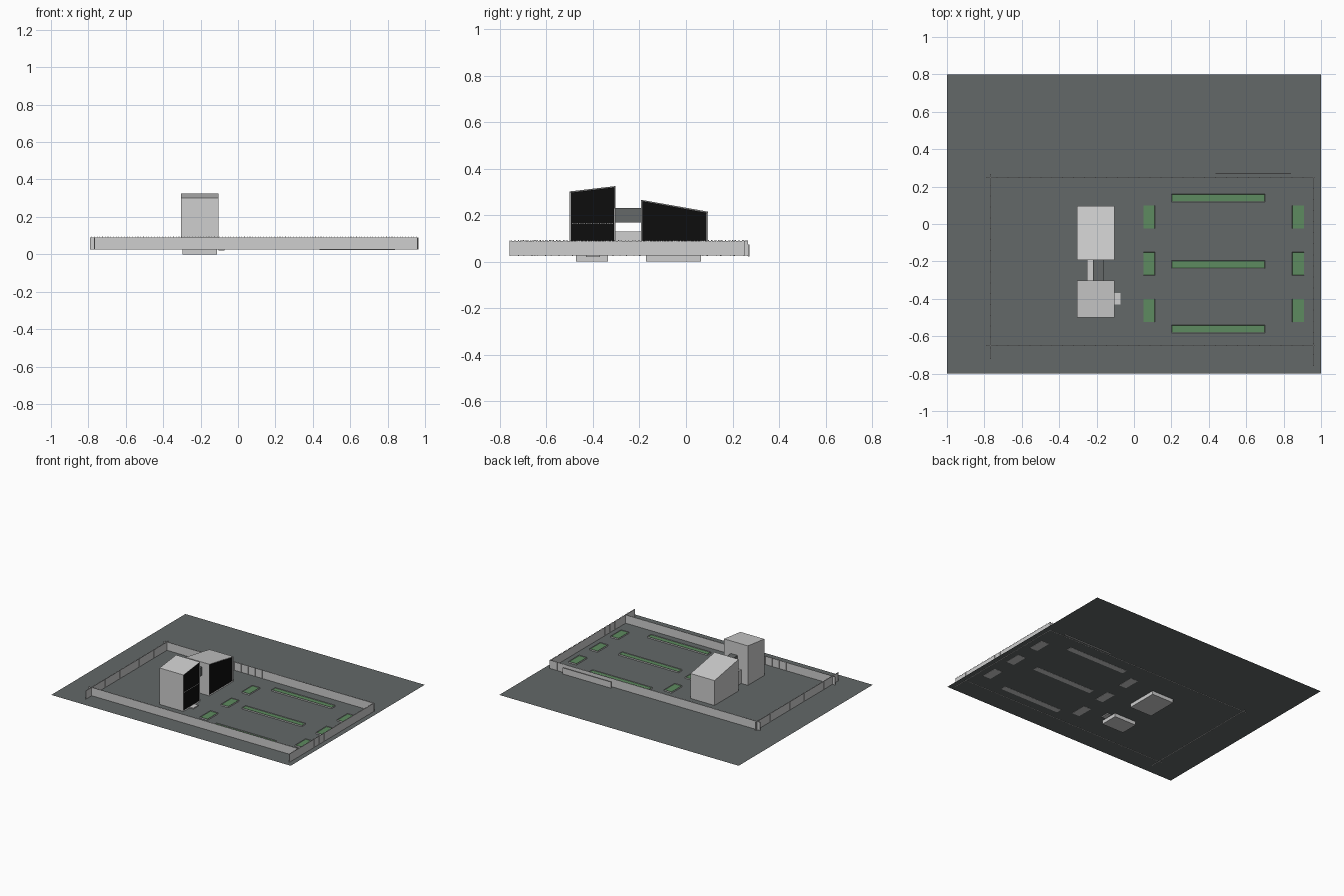
import bpy, bmesh

if "Cube" in bpy.data.objects:
    bpy.data.objects.remove(bpy.data.objects["Cube"])

GROUND = 0.027


def material(name, rgb):
    m = bpy.data.materials.new(name)
    m.diffuse_color = (*rgb, 1)
    m.use_nodes = True
    m.node_tree.nodes["Principled BSDF"].inputs["Base Color"].default_value = m.diffuse_color
    return m


GREY = material("light_grey", (0.62, 0.62, 0.62))
ASPHALT = material("asphalt_grey", (0.125, 0.138, 0.138))
GREEN = material("grass_green", (0.11, 0.26, 0.115))
BLACK = material("black_glass", (0.004, 0.004, 0.004))
DARK = material("dark_grey", (0.13, 0.14, 0.14))


def finish(name, bm, *mats):
    me = bpy.data.meshes.new(name)
    bm.to_mesh(me)
    bm.free()
    for m in mats:
        me.materials.append(m)
    ob = bpy.data.objects.new(name, me)
    bpy.context.collection.objects.link(ob)
    return ob


def add_box(bm, x0, x1, y0, y1, z0, z1):
    verts = bmesh.ops.create_cube(bm, size=1)["verts"]
    for v in verts:
        v.co.x = x1 if v.co.x > 0 else x0
        v.co.y = y1 if v.co.y > 0 else y0
        v.co.z = z1 if v.co.z > 0 else z0
    return verts


def box(name, mat, *dims):
    bm = bmesh.new()
    add_box(bm, *dims)
    return finish(name, bm, mat)


# Ground sheet
bm = bmesh.new()
bm.faces.new([bm.verts.new((x, y, GROUND)) for x, y in
              ((-1, -0.8), (1, -0.8), (1, 0.8), (-1, 0.8))])
finish("ground_sheet", bm, ASPHALT)


# Buildings with sloping roofs and a glazed right side
def building(name, y0, y1, top0, top1):
    bm = bmesh.new()
    for v in add_box(bm, -0.305, -0.105, y0, y1, GROUND, 1):
        if v.co.z > 0.5:
            v.co.z = top1 if v.co.y > (y0 + y1) / 2 else top0
    bm.normal_update()
    side = [f for f in bm.faces if f.normal.x > 0.9]
    bmesh.ops.inset_region(bm, faces=side, thickness=0.008, depth=-0.004)
    side[0].material_index = 1
    finish(name, bm, GREY, BLACK)


building("tall_building", -0.5, -0.303, 0.302, 0.325)
building("low_building", -0.193, 0.095, 0.266, 0.215)

# Floor strip across the tall building's glazing
bm = bmesh.new()
for i in range(18):
    y = -0.49 + i * 0.01
    add_box(bm, -0.11, -0.106, y, y + 0.006, 0.164, 0.167)
finish("glazing_floor_strip", bm, GREY)

# Foundations below ground
box("tall_foundation", GREY, -0.297, -0.113, -0.472, -0.336, 0, 0.03)
box("low_foundation", GREY, -0.297, -0.113, -0.172, 0.064, 0, 0.03)

# Links between the buildings, and the entrance step
box("link_bridge", DARK, -0.22, -0.164, -0.305, -0.19, 0.168, 0.23)
box("link_wall", GREY, -0.25, -0.22, -0.305, -0.19, GROUND, 0.13)
box("entrance_step", GREY, -0.105, -0.072, -0.43, -0.37, 0.02, 0.035)


# Planting beds: grey kerb with sunken grass
def bed(name, x0, x1, y0, y1):
    bm = bmesh.new()
    add_box(bm, x0, x1, y0, y1, GROUND - 0.001, 0.037)
    bm.normal_update()
    top = [f for f in bm.faces if f.normal.z > 0.9]
    bmesh.ops.inset_region(bm, faces=top, thickness=0.003, depth=-0.003)
    top[0].material_index = 1
    finish(name, bm, GREY, GREEN)


for i, y in enumerate((0.16, -0.195, -0.54)):
    bed(f"long_bed_{i + 1}", 0.2, 0.7, y - 0.043, y)
for i, y in enumerate((0.1, -0.15, -0.4)):
    bed(f"left_bed_{i + 1}", 0.05, 0.112, y - 0.125, y)
    bed(f"right_bed_{i + 1}", 0.845, 0.91, y - 0.125, y)


# Boundary fence: thin panels, posts and a row of small spikes
def fence(name, axis, at, start, end):
    bm = bmesh.new()

    def piece(a, b, half, z0, z1):
        if axis == "x":
            add_box(bm, a, b, at - half, at + half, z0, z1)
        else:
            add_box(bm, at - half, at + half, a, b, z0, z1)

    count = round((end - start) / 0.058)
    step = (end - start) / count
    for i in range(count):
        a = start + i * step
        piece(a + 0.002, a + step - 0.002, 0.0015, 0.026, 0.089)
        for k in range(4):
            c = a + (k + 0.5) * step / 4
            piece(c - 0.0015, c + 0.0015, 0.001, 0.089, 0.094)
    for i in range(count + 1):
        a = start + i * step
        piece(a - 0.0025, a + 0.0025, 0.0025, 0.025, 0.09)
    finish(name, bm, GREY)


fence("back_fence", "x", 0.248, -0.79, 0.962)
fence("front_fence", "x", -0.65, -0.79, 0.962)
fence("left_fence", "y", -0.768, -0.72, 0.265)
fence("right_fence", "y", 0.96, -0.757, 0.25)

# Sliding gate outside the back fence
box("sliding_gate", GREY, 0.437, 0.84, 0.266, 0.272, 0.023, 0.073)
